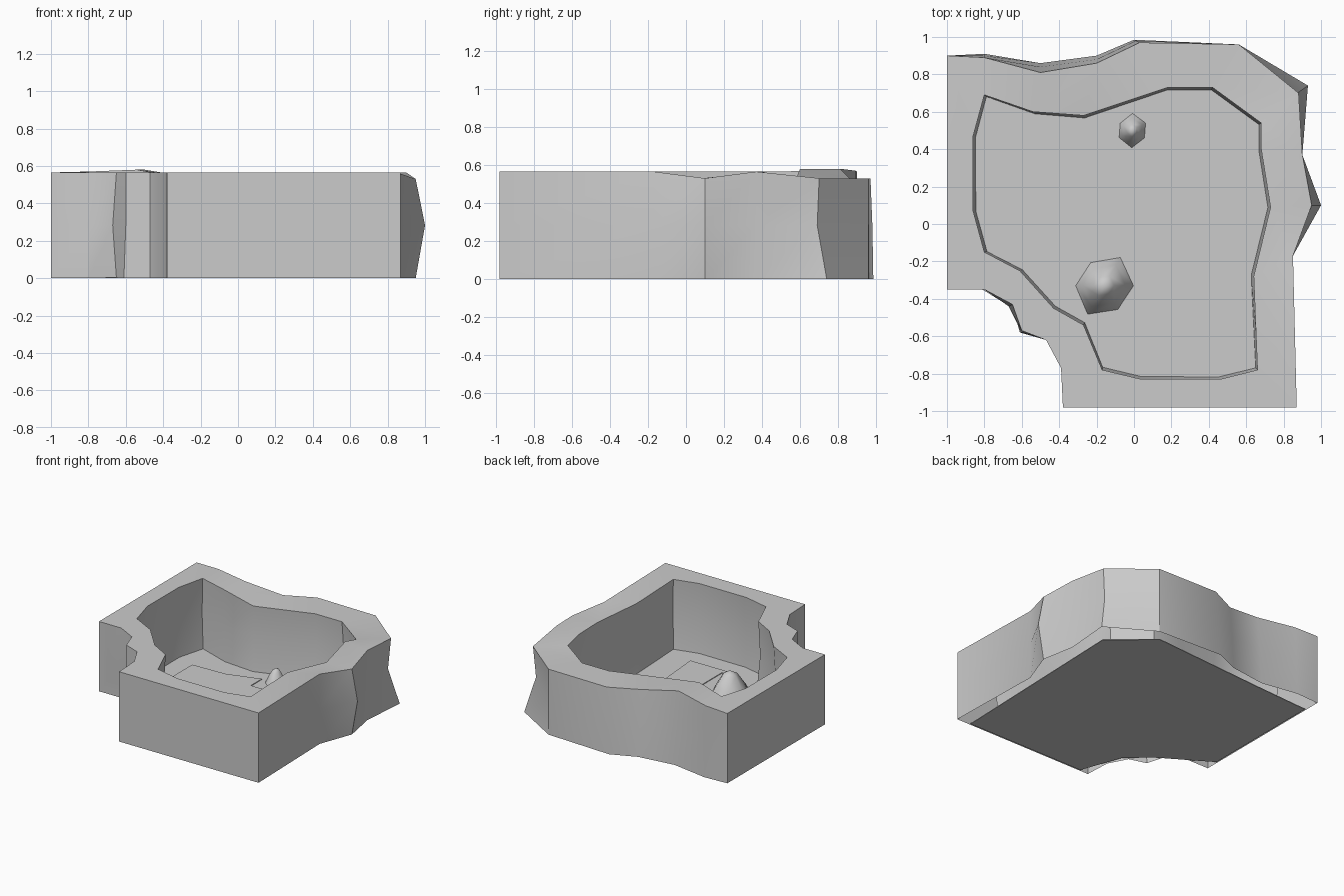
import bpy
import bmesh
import math
from mathutils import Vector

# Remove the default cube only
default_cube = bpy.data.objects.get("Cube")
if default_cube:
    bpy.data.objects.remove(default_cube, do_unlink=True)

# Single stone material
stone = bpy.data.materials.new("grey_stone")
stone.use_nodes = True
stone_colour = (0.6, 0.6, 0.6, 1)
stone.diffuse_color = stone_colour
stone.node_tree.nodes["Principled BSDF"].inputs["Base Color"].default_value = stone_colour


def finish(name, bm, smooth_degrees):
    """Turn a bmesh into a named stone object with angle-limited smoothing."""
    bmesh.ops.recalc_face_normals(bm, faces=bm.faces)
    mesh = bpy.data.meshes.new(name)
    bm.to_mesh(mesh)
    bm.free()
    mesh.materials.append(stone)
    obj = bpy.data.objects.new(name, mesh)
    bpy.context.collection.objects.link(obj)
    bpy.ops.object.select_all(action='DESELECT')
    obj.select_set(True)
    bpy.context.view_layer.objects.active = obj
    bpy.ops.object.shade_smooth_by_angle(angle=math.radians(smooth_degrees))
    return obj


def add_ring(bm, points):
    return [bm.verts.new(point) for point in points]


def bridge(bm, lower, upper):
    """Join two closed rings of equal length with quads."""
    count = len(lower)
    for i in range(count):
        j = (i + 1) % count
        bm.faces.new((lower[i], lower[j], upper[j], upper[i]))


def slab(name, outline, bottom, top):
    """Flat plate with an arbitrary outline."""
    bm = bmesh.new()
    low = add_ring(bm, [(x, y, bottom) for x, y in outline])
    high = add_ring(bm, [(x, y, top) for x, y in outline])
    bridge(bm, low, high)
    bm.faces.new(low)
    bm.faces.new(high)
    return finish(name, bm, 1)


# Rock wall stations: outer x, outer y, inner x, inner y, height of the rim
RIM = .565
DIP = .53
stations = [
    (.87, -.98, .66, -.78, RIM),
    (.85, -.17, .64, -.28, RIM),
    (.95, .1, .73, .09, DIP),
    (.9, .37, .68, .4, RIM),
    (.88, .7, .68, .54, DIP),
    (.56, .96, .42, .73, DIP),
    (.03, .97, .18, .73, DIP),
    (-.2, .86, -.27, .58, DIP),
    (-.5, .81, -.54, .6, .58),
    (-.8, .89, -.8, .69, .57),
    (-1, .9, -.86, .47, RIM),
    (-1, -.35, -.86, .07, RIM),
    (-.8, -.35, -.8, -.15, RIM),
    (-.65, -.43, -.61, -.25, RIM),
    (-.6, -.57, -.43, -.45, RIM),
    (-.47, -.62, -.27, -.54, RIM),
    (-.39, -.77, -.17, -.78, RIM),
    (-.38, -.98, .04, -.83, RIM),
    (.5, -.98, .46, -.83, RIM),
]

# Outward bulge of the outer face by station: at mid height, at the base
bulge = {
    2: ((.05, 0), (0, 0)),
    4: ((-.02, -.01), (.05, .04)),
    6: ((-.02, .01), (-.03, .015)),
    7: ((0, .02), (0, .04)),
    8: ((0, .03), (0, .05)),
    9: ((0, .01), (0, .02)),
    13: ((-.02, -.01), (0, -.01)),
    14: ((0, -.01), (-.01, -.01)),
}
STILL = ((0, 0), (0, 0))


def outer_ring(level, height_factor):
    points = []
    for i, (x, y, _, _, top) in enumerate(stations):
        dx, dy = bulge.get(i, STILL)[level]
        points.append((x + dx, y + dy, RIM * height_factor))
    return points


def inner_ring(shift, height_factor):
    """Inner face ring, moved away from the room centre by shift."""
    points = []
    for i, (_, _, x, y, top) in enumerate(stations):
        outward = Vector((x, y)).normalized() * shift
        points.append((x + outward.x, y + outward.y, RIM * height_factor))
    return points


# Rock wall: a hollow shell, open underneath
bm = bmesh.new()
rings = [
    outer_ring(1, 0),
    outer_ring(0, .5),
    [(x, y, top) for x, y, _, _, top in stations],
    [(x, y, top) for _, _, x, y, top in stations],
    inner_ring(.015, .5),
    inner_ring(-.015, 0),
]
rings = [add_ring(bm, ring) for ring in rings]
for lower, upper in zip(rings, rings[1:]):
    bridge(bm, lower, upper)
finish("rock_wall", bm, 32)

# Cave floor, reaching under the wall
floor_outline = [
    (.75, -.97), (.8, .6), (.48, .87), (-.5, .8), (-.99, .77),
    (-.99, -.24), (-.6, -.48), (-.42, -.64), (-.3, -.97),
]
FLOOR = .006
slab("cave_floor", floor_outline, 0, FLOOR)

# Slightly raised paving that winds across the floor
paving_outline = [
    (-.13, .49), (-.13, .35), (.15, .35), (.15, .5), (.3, .51),
    (.54, .37), (.54, .1), (.4, -.3), (.43, -.67), (.01, -.67),
    (0, -.63), (.12, -.63), (.12, -.06), (-.44, -.06), (-.69, .05),
    (-.69, .4), (-.4, .41),
]
slab("floor_paving", paving_outline, FLOOR, FLOOR * 2)


def stalagmite(name, centre, radius, height, turn):
    """Rounded six-sided rock spike with a lopsided base."""
    bm = bmesh.new()
    sides = 6
    profile = [(1, 0), (.72, .4), (.34, .85)]
    rings = []
    for scale, level in profile:
        points = []
        for i in range(sides):
            angle = turn + math.tau * i / sides
            reach = radius * scale * (1 + .12 * math.sin(i * 2))
            points.append((centre[0] + reach * math.cos(angle),
                           centre[1] + reach * math.sin(angle),
                           height * level))
        rings.append(add_ring(bm, points))
    for lower, upper in zip(rings, rings[1:]):
        bridge(bm, lower, upper)
    tip = bm.verts.new((centre[0], centre[1], height))
    last = rings[-1]
    for i in range(sides):
        bm.faces.new((last[i], last[(i + 1) % sides], tip))
    return finish(name, bm, 80)


# Two spikes growing from the floor
stalagmite("large_stalagmite", (-.16, -.33), .16, .22, 0)
stalagmite("small_stalagmite", (-.01, .5), .085, .13, .5)
